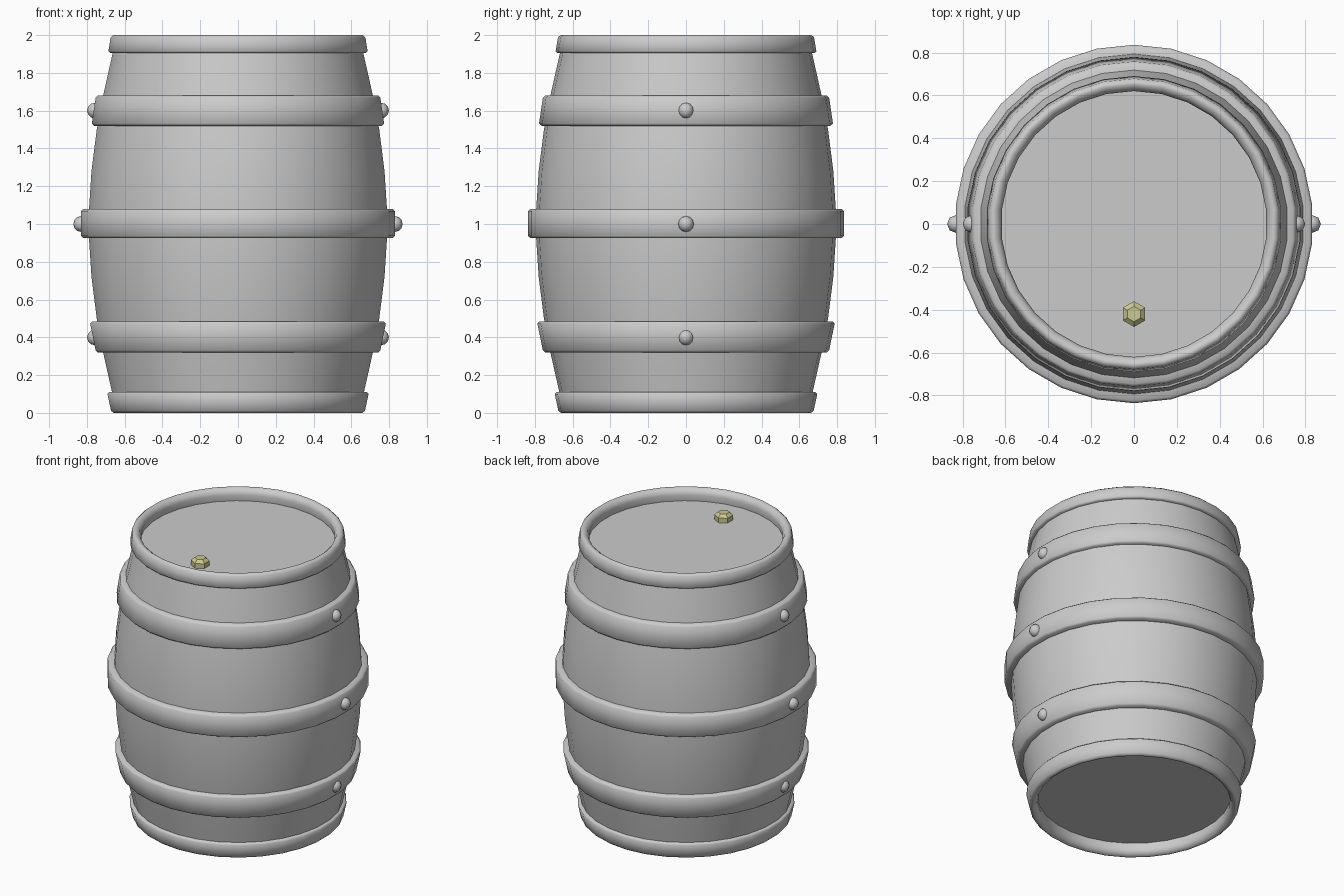
import bpy, bmesh, math
from mathutils import Matrix

cube = bpy.data.objects.get("Cube")
if cube:
    bpy.data.objects.remove(cube, do_unlink=True)

SIDES = 30


def material(name, colour):
    m = bpy.data.materials.new(name)
    m.use_nodes = True
    m.diffuse_color = (*colour, 1)
    m.node_tree.nodes["Principled BSDF"].inputs["Base Color"].default_value = (*colour, 1)
    return m


grey = material("keg grey", (0.6, 0.6, 0.6))
brass = material("pale brass", (0.6, 0.58, 0.29))


def finish(name, bm, mat, angle=None):
    bmesh.ops.recalc_face_normals(bm, faces=bm.faces)
    mesh = bpy.data.meshes.new(name)
    bm.to_mesh(mesh)
    bm.free()
    mesh.materials.append(mat)
    ob = bpy.data.objects.new(name, mesh)
    bpy.context.collection.objects.link(ob)
    if angle:
        bpy.ops.object.select_all(action="DESELECT")
        ob.select_set(True)
        bpy.context.view_layer.objects.active = ob
        bpy.ops.object.shade_smooth_by_angle(angle=math.radians(angle))
    return ob


def lathe(name, profile, mat, sides=SIDES, closed=False, angle=40, centre=(0, 0)):
    """Turn a (radius, z) profile round a vertical axis; open profiles get flat ends."""
    bm = bmesh.new()
    loops = []
    for r, z in profile:
        turns = [math.pi / 2 + 2 * math.pi * i / sides for i in range(sides)]
        loops.append([bm.verts.new((centre[0] + r * math.cos(t), centre[1] + r * math.sin(t), z))
                      for t in turns])
    pairs = list(zip(loops, loops[1:]))
    if closed:
        pairs.append((loops[-1], loops[0]))
    else:
        bm.faces.new(loops[0])
        bm.faces.new(loops[-1])
    for a, b in pairs:
        for i in range(sides):
            j = (i + 1) % sides
            bm.faces.new((a[i], a[j], b[j], b[i]))
    return finish(name, bm, mat, angle)


def band(name, z0, z1, r0, r1, inner, c=0.012):
    """Hoop with eased edges and a sloping outer wall."""
    lathe(name, [(inner, z0), (r0 - c, z0), (r0, z0 + c), (r1, z1 - c), (r1 - c, z1), (inner, z1)],
          grey, closed=True, angle=60)


def rim(name, base, edge, r_base, r_edge):
    """End ring, rounded over towards the recessed end disc."""
    s = 1 if edge > base else -1
    lathe(name, [(0.63, base), (r_base - 0.01, base), (r_base, base + s * 0.01),
                 (r_edge, edge - s * 0.012), (r_edge - 0.014, edge), (0.65, edge),
                 (0.63, edge - s * 0.015), (0.62, edge - s * 0.04)],
          grey, closed=True, angle=60)


# Bulging body with flat end discs set below the rims
lathe("keg_body", [(0.665, 0.085), (0.718, 0.32), (0.752, 0.5), (0.78, 0.72), (0.793, 0.92),
                   (0.793, 1.08), (0.78, 1.28), (0.752, 1.5), (0.718, 1.68), (0.665, 1.915)], grey)

# End rims and hoops
rim("top_rim", 1.905, 2.0, 0.69, 0.678)
rim("bottom_rim", 0.11, 0.0, 0.695, 0.676)
band("upper_hoop", 1.52, 1.68, 0.778, 0.758, 0.7)
band("middle_hoop", 0.925, 1.08, 0.836, 0.836, 0.77)
band("lower_hoop", 0.32, 0.485, 0.758, 0.787, 0.7)

# Rivets on both sides of every hoop
for hoop, x, z in (("upper", 0.757, 1.6), ("middle", 0.83, 1.0), ("lower", 0.757, 0.4)):
    for side, s in (("left", 1), ("right", -1)):
        bm = bmesh.new()
        bmesh.ops.create_uvsphere(bm, u_segments=8, v_segments=6, radius=0.042,
                                  matrix=Matrix.Translation((s * x, 0, z)))
        finish(f"{hoop}_rivet_{side}", bm, grey, 60)

# Six-sided bung on the lid
lathe("bung", [(0.06, 1.9), (0.06, 1.948), (0.036, 1.968)], brass, sides=6, angle=30,
      centre=(0, -0.42))
